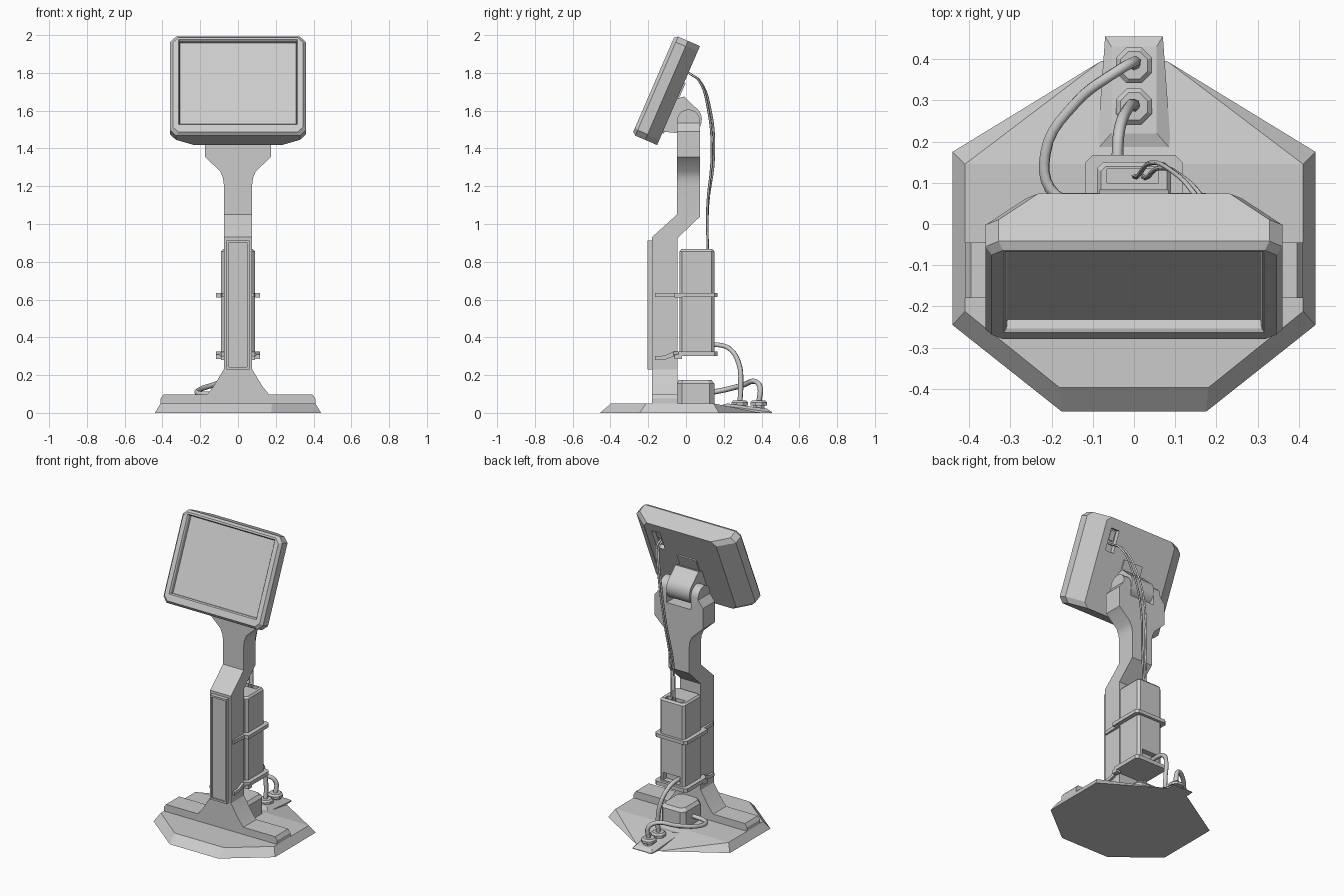
import bpy, bmesh, math
from mathutils import Matrix, Vector

if "Cube" in bpy.data.objects:
    bpy.data.objects.remove(bpy.data.objects["Cube"])


def loft(name, rings, matrix=None):
    """Closed solid skinned through equal-length point rings."""
    bm = bmesh.new()
    vs = [[bm.verts.new(p) for p in r] for r in rings]
    n = len(vs[0])
    for a, b in zip(vs, vs[1:]):
        for i in range(n):
            bm.faces.new((a[i], a[(i + 1) % n], b[(i + 1) % n], b[i]))
    bm.faces.new(vs[0])
    bm.faces.new(vs[-1])
    bmesh.ops.recalc_face_normals(bm, faces=bm.faces)
    me = bpy.data.meshes.new(name)
    bm.to_mesh(me)
    bm.free()
    ob = bpy.data.objects.new(name, me)
    bpy.context.collection.objects.link(ob)
    if matrix:
        me.transform(matrix)
    return ob


def prism(name, pts, axis, a, b):
    """Extrude a 2D profile along an axis from a to b."""
    put = {'x': lambda p, t: (t, p[0], p[1]),
           'y': lambda p, t: (p[0], t, p[1]),
           'z': lambda p, t: (p[0], p[1], t)}[axis]
    return loft(name, [[put(p, t) for p in pts] for t in (a, b)])


def oct_pts(hw, y0, y1, c):
    """Rectangle with cut corners."""
    return [(hw - c, y0), (hw, y0 + c), (hw, y1 - c), (hw - c, y1),
            (c - hw, y1), (-hw, y1 - c), (-hw, y0 + c), (c - hw, y0)]


def rect(x0, x1, y0, y1):
    return [(x0, y0), (x1, y0), (x1, y1), (x0, y1)]


def mirrored(half):
    return half + [(-x, y) for x, y in reversed(half)]


def lift(pts, z):
    return [(x, y, z) for x, y in pts]


def boolean(ob, cutter, op='DIFFERENCE'):
    m = ob.modifiers.new('cut', 'BOOLEAN')
    m.operation, m.object, m.solver = op, cutter, 'EXACT'
    bpy.context.view_layer.objects.active = ob
    bpy.ops.object.modifier_apply(modifier=m.name)
    bpy.data.objects.remove(cutter)


def smooth(ob, angle=35):
    bpy.ops.object.select_all(action='DESELECT')
    ob.select_set(True)
    bpy.context.view_layer.objects.active = ob
    bpy.ops.object.shade_smooth_by_angle(angle=math.radians(angle))


def cable(name, pts, r):
    cu = bpy.data.curves.new(name, 'CURVE')
    cu.dimensions = '3D'
    cu.bevel_depth, cu.bevel_resolution, cu.resolution_u = r, 1, 5
    cu.use_fill_caps = True
    sp = cu.splines.new('BEZIER')
    sp.bezier_points.add(len(pts) - 1)
    for bp, p in zip(sp.bezier_points, pts):
        bp.co = p
        bp.handle_left_type = bp.handle_right_type = 'AUTO'
    ob = bpy.data.objects.new(name, cu)
    bpy.context.collection.objects.link(ob)
    return ob


def arc(cy, cz, r, a0, a1, n):
    return [(cy + r * math.cos(math.radians(a0 + (a1 - a0) * i / n)),
             cz + r * math.sin(math.radians(a0 + (a1 - a0) * i / n))) for i in range(n + 1)]


# base plate, sloping down towards the back
base = loft('base_plate', [
    lift(mirrored([(.175, -.455), (.44, -.245), (.44, .175), (.08, .395)]), 0),
    lift(mirrored([(.18, -.397), (.41, -.212), (.41, .145), (.09, .337)]), .05)])
bm = bmesh.new()
bm.from_mesh(base.data)
res = bmesh.ops.bisect_plane(bm, geom=bm.verts[:] + bm.edges[:] + bm.faces[:],
                             plane_co=(0, .145, .05), plane_no=(0, .2, 1), clear_outer=True)
bmesh.ops.holes_fill(bm, edges=[e for e in bm.edges if e.is_boundary])
bmesh.ops.recalc_face_normals(bm, faces=bm.faces)
bm.to_mesh(base.data)
bm.free()

# socket plate at the back with two stepped sockets
loft('socket_plate', [
    [(-.09, .18, .0), (.09, .18, .0), (.07, .455, 0), (-.07, .455, 0)],
    [(-.09, .18, .04), (.09, .18, .04), (.07, .455, .004), (-.07, .455, .004)],
    [(-.055, .22, .05), (.055, .22, .05), (.055, .43, .022), (-.055, .43, .022)]])
for i, y in enumerate((.285, .385)):
    ring = lambda r: [(r * math.cos(math.pi * (k + .5) / 4),
                       y + r * math.sin(math.pi * (k + .5) / 4)) for k in range(8)]
    loft(f'socket_{i + 1}', [lift(ring(.034), .015), lift(ring(.034), .038), lift(ring(.047), .04),
                             lift(ring(.047), .056), lift(ring(.036), .066)])

# column: side profile intersected with front silhouette
side = [(-.18, .04), (-.045, .04), (-.045, .925), (.075, 1.04)]
side += arc(.0135, 1.545, .0615, 0, 180, 10) + [(-.048, 1.05), (-.18, .93)]
column = prism('column', side, 'x', -.5, .5)
front = [(.41, .04), (.41, .075), (.395, .097), (.165, .097), (.13, .14), (.075, .23), (.075, 1.21),
         (.08, 1.245), (.095, 1.28), (.175, 1.355), (.175, 1.49), (.14, 1.535), (.14, 1.7)]
boolean(column, prism('cutter', mirrored(front), 'y', -.4, .4), 'INTERSECT')
boolean(column, prism('cutter', rect(-.088, .088, 1.46, 1.8), 'y', -.3, .3))
smooth(column, 25)

# front cover strip with raised lip
panel = prism('front_cover', rect(-.06, .06, .23, .913), 'y', -.205, -.17)
boolean(panel, prism('cutter', rect(-.048, .048, .242, .901), 'y', -.3, -.195))

# screen housing, built in a tilted frame: x, depth, height along the face
d, v = Vector((0, .918, -.397)), Vector((0, .397, .918))
tilt = Matrix(((1, 0, 0, 0), (0, d.y, v.y, -.285), (0, d.z, v.z, 1.475), (0, 0, 0, 1)))


def plate(name, levels):
    return loft(name, [[(x, dep, h) for x, h in oct_pts(hw, h0, h1, c)]
                       for dep, hw, h0, h1, c in levels], tilt)


screen = plate('screen_housing', [(0, .345, .014, .557, .028), (.018, .36, 0, .571, .032),
                                  (.075, .36, 0, .571, .032), (.144, .262, 0, .571, .03)])
boolean(screen, plate('cutter', [(-.005, .319, .052, .549, .001), (.008, .31, .062, .54, .001),
                                 (.03, .308, .064, .538, .001)]))


def tilted_box(name, x0, x1, d0, d1, v0, v1):
    return loft(name, [[(x, t, h) for x, h in rect(x0, x1, v0, v1)] for t in (d0, d1)], tilt)


# cable port in the screen back, and mounting plate
boolean(screen, tilted_box('cutter', .155, .215, .115, .2, .37, .51))
tilted_box('port_block', .168, .202, .11, .128, .44, .5)
tilted_box('mount_plate', -.07, .07, .14, .152, .07, .36)

# hinge barrel between the column ears
hinge = prism('hinge_barrel', arc(.004, 1.553, .08, -110, 60, 12) + [(-.01, 1.675), (-.06, 1.66), (-.125, 1.49)],
              'x', -.084, .084)
smooth(hinge, 25)
pin = prism('hinge_pin', arc(.0135, 1.545, .03, 0, 337.5, 15), 'x', -.13, .13)

# computer box clamped to the column
box = loft('computer_box', [lift(oct_pts(.082, -.027, .142, .012), .315),
                            lift(oct_pts(.09, -.035, .15, .015), .325),
                            lift(oct_pts(.09, -.035, .15, .015), .855),
                            lift(oct_pts(.08, -.025, .14, .012), .867)])
boolean(box, prism('cutter', rect(-.065, .06, .1, .133), 'z', .835, .9))
boolean(box, prism('cutter', rect(-.06, .06, .335, .385), 'y', .115, .3))

# power unit on the base
loft('power_unit', [lift(oct_pts(.088, -.047, .15, .025), .03),
                    lift(oct_pts(.088, -.047, .15, .025), .155),
                    lift(oct_pts(.072, -.04, .135, .022), .175)])

# clamping straps
wrap = [(.085, -.165), (.09, -.06), (.117, -.04), (.117, .15), (.1, .167)]
prism('upper_strap', mirrored(wrap), 'z', .613, .636)
prism('lower_strap_back', mirrored([(.09, -.065), (.117, -.04), (.117, .15), (.1, .167)]), 'z', .3, .325)
prism('lower_strap_front', [(-.165, .28), (-.11, .283), (-.06, .3), (-.03, .3), (-.03, .325),
                            (-.07, .323), (-.115, .303), (-.165, .3)], 'x', -.09, .09)
for s in (-1, 1):
    for z in (.298, .624):
        prism('strap_screw', rect(s * .102 - .015, s * .102 + .015, -.06, -.02), 'z', z - .012, z + .012)

# power cables
cable('computer_cable', [(-.04, .11, .36), (-.04, .17, .36), (-.035, .23, .34), (-.015, .28, .26),
                         (0, .29, .15), (0, .285, .05)], .014)
cable('power_cable', [(0, .385, .05), (-.003, .392, .135), (-.045, .368, .166), (-.14, .295, .145),
                      (-.215, .17, .115), (-.19, .07, .1), (-.08, .05, .1)], .014)

# thin screen wires
for i, (o, p) in enumerate(((0, 0), (.022, -.012))):
    cable(f'screen_wire_{i + 1}', [(o, .115, .84), (.01 + o, .117 + p * .3, 1.1), (.04 + o, .148 + p, 1.36),
                                   (.09 + o, .13 + p, 1.6), (.145 + o, .075 + p, 1.755 - p),
                                   (.172 + o * .7, .03, 1.79), (.172 + o * .7, -.01, 1.815)], .006)
